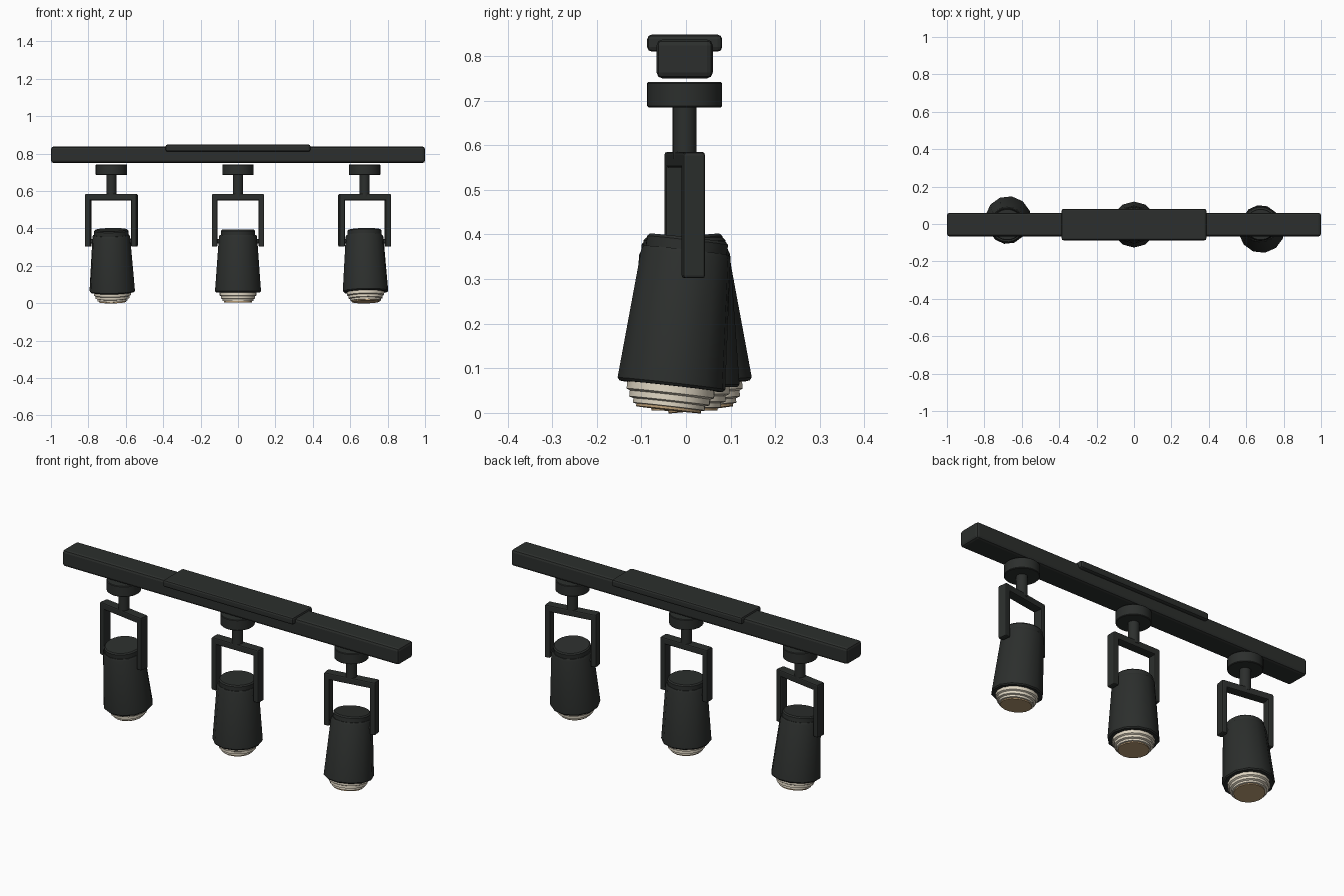
import bpy, bmesh, math
from mathutils import Matrix, Vector

if "Cube" in bpy.data.objects:
    bpy.data.objects.remove(bpy.data.objects["Cube"])

CY = -0.003  # slight depth offset of the fixture


def material(name, color):
    m = bpy.data.materials.new(name)
    m.diffuse_color = (*color, 1)
    m.use_nodes = True
    m.node_tree.nodes["Principled BSDF"].inputs["Base Color"].default_value = m.diffuse_color
    return m


BLACK = material("black_metal", (0.025, 0.028, 0.026))
CREAM = material("cream_ring", (0.75, 0.68, 0.55))
AMBER = material("amber_lens", (0.50, 0.34, 0.18))


def finish(name, bm, mat, matrix=Matrix(), bevel=0, smooth=False):
    bmesh.ops.recalc_face_normals(bm, faces=bm.faces)
    me = bpy.data.meshes.new(name)
    bm.to_mesh(me)
    bm.free()
    me.materials.append(mat)
    ob = bpy.data.objects.new(name, me)
    bpy.context.collection.objects.link(ob)
    ob.matrix_world = matrix
    if bevel:
        mod = ob.modifiers.new("bevel", "BEVEL")
        mod.width, mod.segments = bevel, 2
    if smooth:
        bpy.ops.object.select_all(action='DESELECT')
        ob.select_set(True)
        bpy.context.view_layer.objects.active = ob
        bpy.ops.object.shade_smooth_by_angle(angle=math.radians(35))
    return ob


def box(name, lo, hi, matrix=Matrix(), bevel=0.01):
    lo, hi = Vector(lo), Vector(hi)
    bm = bmesh.new()
    bmesh.ops.create_cube(bm, size=1, matrix=Matrix.Translation((lo + hi) / 2)
                          @ Matrix.Diagonal((*(hi - lo), 1)))
    return finish(name, bm, BLACK, matrix, bevel)


def lathe(name, profile, sides, mat, matrix):
    """Solid of revolution about z from (radius, z) points, capped at both ends."""
    bm = bmesh.new()
    rings = [[bm.verts.new((r * math.cos(2 * math.pi * i / sides),
                            r * math.sin(2 * math.pi * i / sides), z))
              for i in range(sides)] for r, z in profile]
    for a, b in zip(rings, rings[1:]):
        for i in range(sides):
            j = (i + 1) % sides
            bm.faces.new((a[i], a[j], b[j], b[i]))
    bm.faces.new(rings[0])
    bm.faces.new(rings[-1])
    return finish(name, bm, mat, matrix, smooth=True)


# ceiling track and canopy
box("track", (-1, CY - 0.063, 0.75), (1, CY + 0.063, 0.837), bevel=0.013)
box("canopy", (-0.387, CY - 0.084, 0.81), (0.387, CY + 0.084, 0.848), bevel=0.01)


def spotlight(label, x, turn, tilt):
    base = Matrix.Translation((x, CY, 0)) @ Matrix.Rotation(math.radians(turn), 4, 'Z')
    # mount disc and stem
    lathe(label + "_mount", [(0.081, 0.685), (0.084, 0.688), (0.084, 0.739), (0.081, 0.742)],
          32, BLACK, base)
    lathe(label + "_stem", [(0.027, 0.57), (0.027, 0.69)], 20, BLACK, base)
    # yoke: crossbar and two arms
    box(label + "_yoke_bar", (-0.138, -0.025, 0.55), (0.138, 0.025, 0.585), base, 0.006)
    for side, s in (("left", -1), ("right", 1)):
        xs = sorted((s * 0.11, s * 0.14))
        box(f"{label}_yoke_arm_{side}", (xs[0], -0.025, 0.302), (xs[1], 0.025, 0.583), base, 0.006)
    # tilting head
    pivot = Vector((0, 0, 0.33))
    head = (base @ Matrix.Translation(pivot)
            @ Matrix.Rotation(math.radians(tilt), 4, 'X') @ Matrix.Translation(-pivot))
    lathe(label + "_pivot_pin", [(0.012, -0.115), (0.012, 0.115)], 12, BLACK,
          base @ Matrix.Translation(pivot) @ Matrix.Rotation(math.pi / 2, 4, 'Y'))
    lathe(label + "_body", [(0.118, 0.058), (0.123, 0.064), (0.102, 0.355), (0.097, 0.365)],
          12, BLACK, head)
    lathe(label + "_cap", [(0.092, 0.355), (0.092, 0.387), (0.086, 0.393)], 24, BLACK, head)
    # stepped trim rings and lens
    lathe(label + "_trim", [(0.10, 0.06), (0.10, 0.042), (0.092, 0.038), (0.092, 0.025),
                            (0.082, 0.022), (0.082, 0.012), (0.075, 0.011)], 16, CREAM, head)
    lathe(label + "_lens", [(0.074, 0.014), (0.074, 0.005)], 16, AMBER, head)


spotlight("left_spot", -0.677, -9, 6.5)
spotlight("middle_spot", 0, 0, 0)
spotlight("right_spot", 0.677, 9, -6.5)
